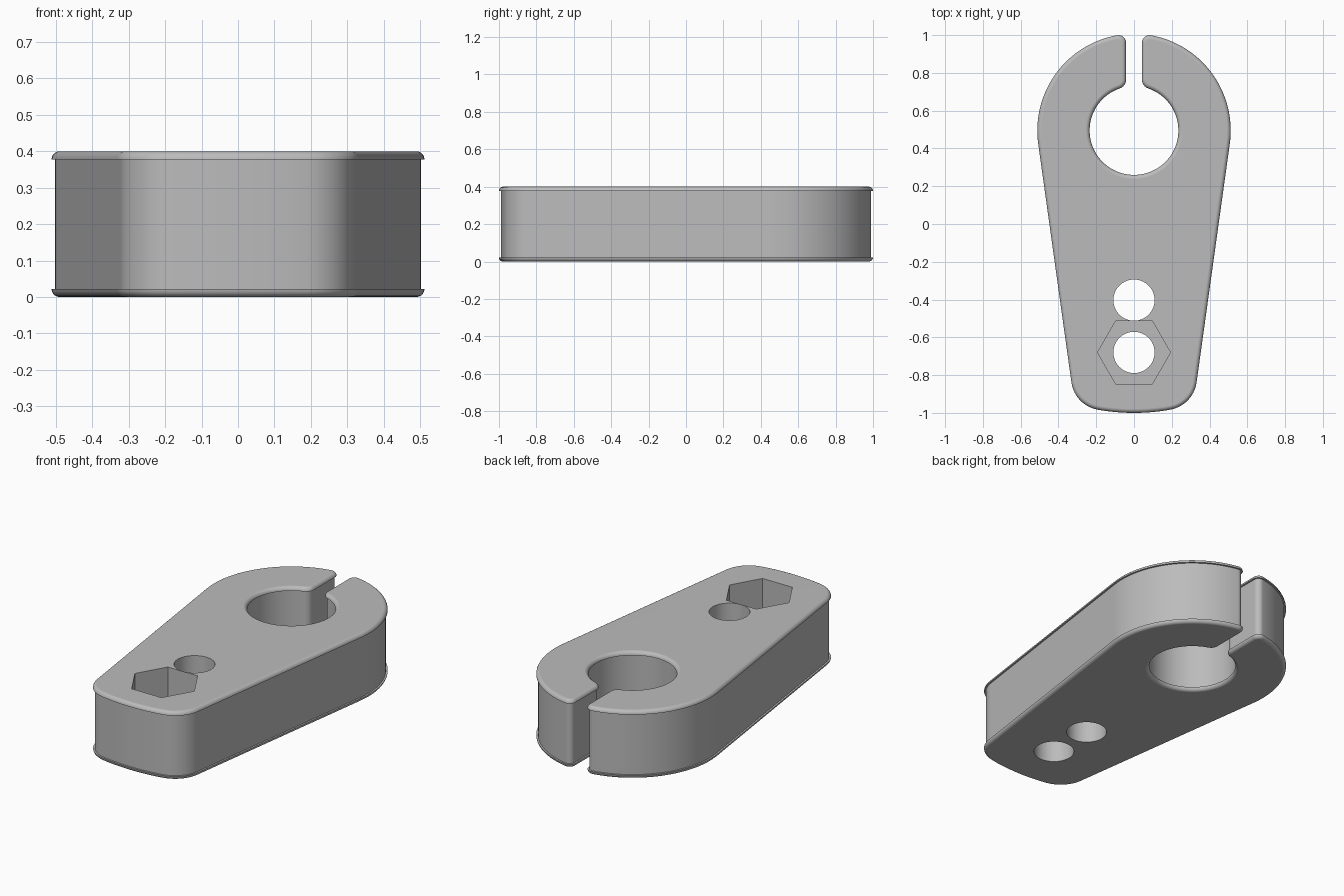
import bpy, bmesh
from math import atan2, cos, sin, pi, radians, hypot, sqrt
from mathutils import Vector

cube = bpy.data.objects.get("Cube")
if cube:
    bpy.data.objects.remove(cube)

grey = bpy.data.materials.new("plain grey")
grey.use_nodes = True
colour = (0.5, 0.5, 0.5, 1)
grey.diffuse_color = colour
grey.node_tree.nodes["Principled BSDF"].inputs["Base Color"].default_value = colour

HEIGHT = 0.4
BORE_Y, BORE_R, HEAD_R = 0.495, 0.235, 0.512
SLOT, INNER_FILLET, OUTER_FILLET = 0.042, 0.05, 0.04
LIP_H, LIP_OUT = 0.022, 0.01


def arc(cx, cy, r, a, b, n):
    return [Vector((cx + r * cos(a + (b - a) * i / n), cy + r * sin(a + (b - a) * i / n)))
            for i in range(n + 1)]


def outline():
    """Closed clamp profile: bore, slot, round head, tapered tail."""
    ix = SLOT + INNER_FILLET
    iy = sqrt((BORE_R + INNER_FILLET) ** 2 - ix ** 2)
    ox = SLOT + OUTER_FILLET
    oy = sqrt((HEAD_R - OUTER_FILLET) ** 2 - ox ** 2)
    ia, oa = atan2(iy, ix), atan2(oy, ox)
    taper = -radians(7.9)
    kx, ky, kr = 0.163, -0.815, 0.17      # tail corner
    end_y, end_r = 0.1, 1.1               # shallow tail end curve
    ka = atan2(ky - end_y, kx)
    half = arc(0, BORE_Y, BORE_R, -pi / 2, ia, 40)
    half += arc(ix, BORE_Y + iy, INNER_FILLET, ia + pi, pi, 8)
    half += arc(ox, BORE_Y + oy, OUTER_FILLET, pi, oa, 10)
    half += arc(0, BORE_Y, HEAD_R, oa, taper, 36)
    half += arc(kx, ky, kr, taper, ka, 14)
    half += arc(0, end_y, end_r, ka, -pi / 2, 8)
    pts = half + [Vector((-p.x, p.y)) for p in reversed(half)]
    return [p for i, p in enumerate(pts) if (p - pts[i - 1]).length > 1e-3]


def inset(pts, d):
    """Move a clockwise profile into the material by d."""
    out = []
    for i, p in enumerate(pts):
        a = (p - pts[i - 1]).normalized()
        b = (pts[(i + 1) % len(pts)] - p).normalized()
        n = Vector((a.y + b.y, -a.x - b.x)).normalized()
        out.append(p + n * d / max(n.dot(Vector((a.y, -a.x))), 0.5))
    return out


def add_object(name, bm):
    bmesh.ops.recalc_face_normals(bm, faces=bm.faces)
    mesh = bpy.data.meshes.new(name)
    bm.to_mesh(mesh)
    bm.free()
    mesh.materials.append(grey)
    obj = bpy.data.objects.new(name, mesh)
    bpy.context.collection.objects.link(obj)
    return obj


# Clamp body with a rounded, overhanging lip at both ends
steps = 5
lip = [(LIP_H * (1 - sin(t)), LIP_H * (1 - cos(t)))
       for t in (pi / 2 * i / steps for i in range(steps + 1))]
lower = [(d, z) for z, d in reversed(lip)]
lower = [(LIP_H * (1 - sin(pi / 2 * i / steps)), LIP_H * (1 - cos(pi / 2 * i / steps)))
         for i in range(steps + 1)]
lower.append((LIP_OUT, LIP_H))
levels = lower + [(d, HEIGHT - z) for d, z in reversed(lower)]

profile = outline()
bm = bmesh.new()
rings = [[bm.verts.new((p.x, p.y, z)) for p in inset(profile, d)] for d, z in levels]
for low, high in zip(rings, rings[1:]):
    for i in range(len(low)):
        bm.faces.new((low[i - 1], low[i], high[i], high[i - 1]))
bm.faces.new(rings[0])
bm.faces.new(rings[-1])
body = add_object("clamp_body", bm)


# Bolt holes and hexagonal nut pocket
def cut(name, y, r, sides, bottom):
    bm = bmesh.new()
    bmesh.ops.create_cone(bm, cap_ends=True, segments=sides, radius1=r, radius2=r, depth=1)
    turn = pi / 6 if sides == 6 else 0
    # Put a hexagon corner on each side
    corner = max(bm.verts, key=lambda v: v.co.x).co
    if sides == 6 and abs(corner.x - r) < 1e-4:
        turn = 0
    for v in bm.verts:
        x, q = v.co.x, v.co.y
        v.co = (x * cos(turn) - q * sin(turn), x * sin(turn) + q * cos(turn) + y,
                v.co.z + 0.5 + bottom)
    cutter = add_object(name, bm)
    cutter.hide_render = True
    mod = body.modifiers.new(name, "BOOLEAN")
    mod.object = cutter
    mod.operation = "DIFFERENCE"
    mod.solver = "EXACT"
    bpy.ops.object.modifier_apply(modifier=name)
    bpy.data.objects.remove(cutter)


bpy.context.view_layer.objects.active = body
body.select_set(True)
cut("upper_bolt_hole", -0.403, 0.109, 64, -0.3)
cut("lower_bolt_hole", -0.68, 0.109, 64, -0.3)
cut("nut_pocket", -0.68, 0.193, 6, HEIGHT - 0.18)

# Smooth curves, flat caps
bpy.ops.object.shade_smooth_by_angle(angle=radians(30))
weighted = body.modifiers.new("flat_caps", "WEIGHTED_NORMAL")
weighted.keep_sharp = True
